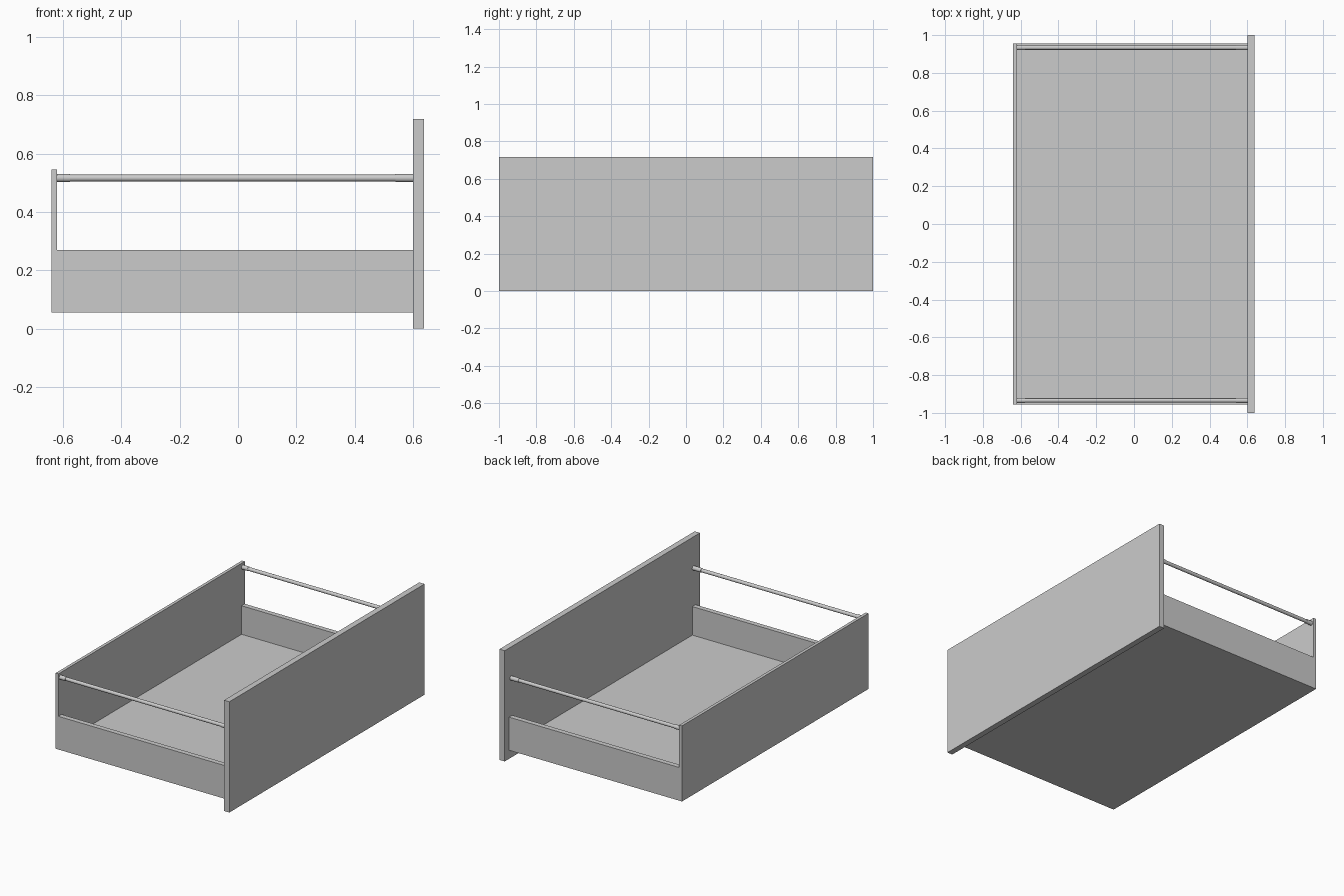
import bpy
from math import radians

if "Cube" in bpy.data.objects:
    bpy.data.objects.remove(bpy.data.objects["Cube"])


def box(name, x0, x1, y0, y1, z0, z1):
    bpy.ops.mesh.primitive_cube_add(
        size=1, location=((x0 + x1) / 2, (y0 + y1) / 2, (z0 + z1) / 2))
    ob = bpy.context.object
    ob.name = name
    ob.scale = (x1 - x0, y1 - y0, z1 - z0)
    bpy.ops.object.transform_apply(location=False, rotation=False, scale=True)
    return ob


def rod(name, x0, x1, y, z, r, sides, smooth):
    bpy.ops.mesh.primitive_cylinder_add(
        vertices=sides, radius=r, depth=x1 - x0,
        location=((x0 + x1) / 2, y, z), rotation=(0, radians(90), 0))
    ob = bpy.context.object
    ob.name = name
    if smooth:
        bpy.ops.object.shade_smooth_by_angle(angle=radians(40))
    return ob


def cut(target, cutter):
    mod = target.modifiers.new("cut", 'BOOLEAN')
    mod.operation = 'DIFFERENCE'
    mod.solver = 'EXACT'
    mod.object = cutter
    cutter.hide_render = True
    cutter.display_type = 'WIRE'
    bpy.context.view_layer.objects.active = target
    bpy.ops.object.modifier_apply(modifier=mod.name)
    bpy.data.objects.remove(cutter, do_unlink=True)


# Drawer face
box("drawer_front", 0.60, 0.638, -1, 1, 0, 0.718)

# Tray: floor, low sides and tall back hollowed from one block
tray = box("drawer_tray", -0.64, 0.60, -0.955, 0.955, 0.055, 0.545)
cut(tray, box("inner_cutter", -0.62, 0.7, -0.922, 0.922, 0.085, 0.7))
cut(tray, box("side_cutter", -0.62, 0.7, -1.1, 1.1, 0.27, 0.7))

# Gallery rails with end sockets
for side, y in (("near", -0.934), ("far", 0.934)):
    rod(f"{side}_rail", -0.61, 0.59, y, 0.516, 0.0115, 32, True)
    rod(f"{side}_back_socket", -0.62, -0.577, y, 0.516, 0.0138, 32, True)
    rod(f"{side}_front_socket", 0.54, 0.60, y, 0.516, 0.0138, 32, True)
